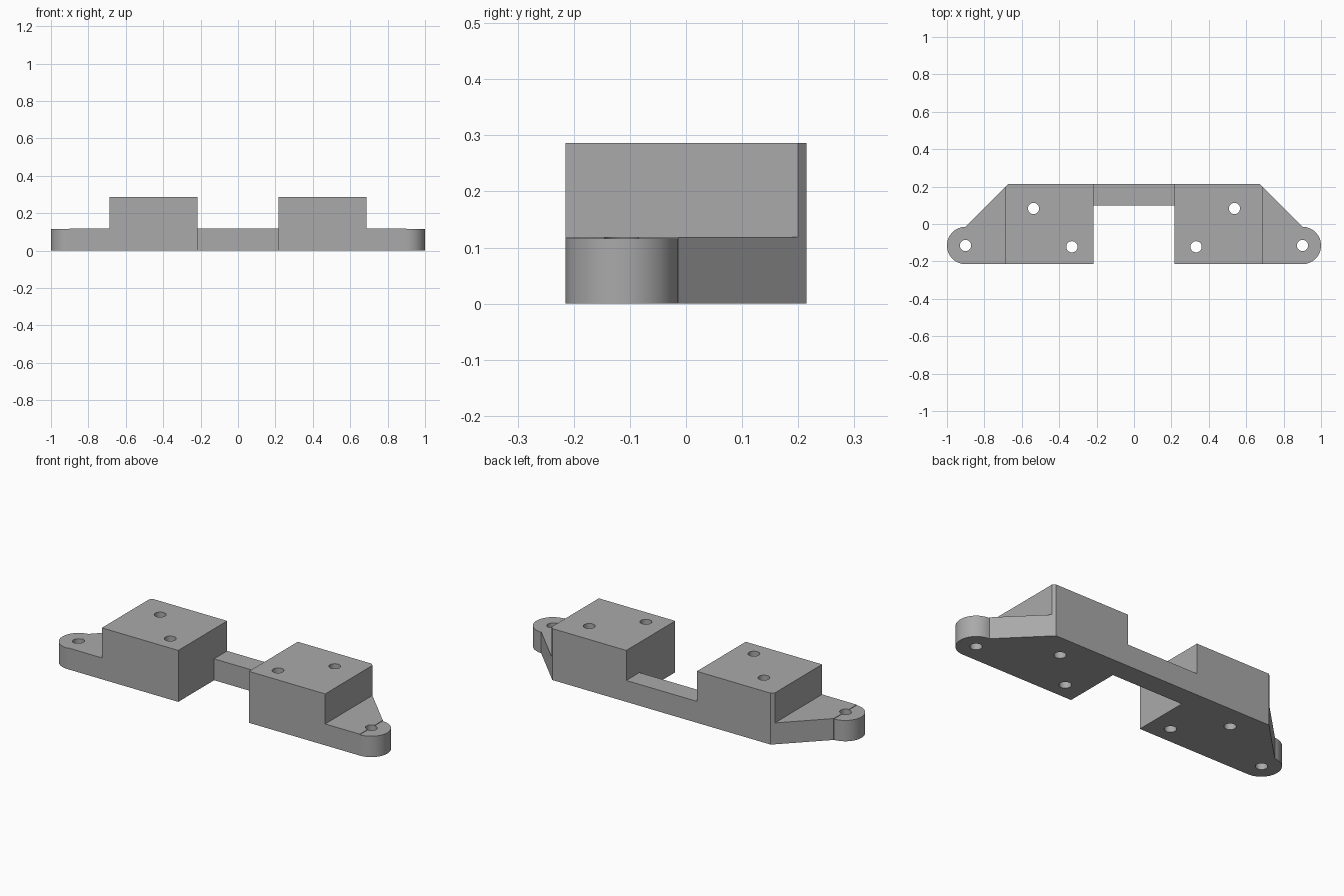
import bpy, bmesh, math

cube = bpy.data.objects.get("Cube")
if cube:
    bpy.data.objects.remove(cube, do_unlink=True)

grey = bpy.data.materials.new("mid grey")
grey.use_nodes = True
GREY = (0.4, 0.4, 0.4, 1)
grey.diffuse_color = GREY
grey.node_tree.nodes["Principled BSDF"].inputs["Base Color"].default_value = GREY

BACK, FRONT = 0.215, -0.215
BLOCK_IN, BLOCK_OUT, CORNER = 0.217, 0.687, 0.672
EAR_X, EAR_Y, EAR_R = 0.9, -0.115, 0.1
PLATE_H, EAR_H, BLOCK_H = 0.119, 0.116, 0.286
HOLE_R = 0.03


def prism(name, outline, z0, z1):
    """Extrude a flat outline upwards into a solid."""
    bm = bmesh.new()
    face = bm.faces.new([bm.verts.new((x, y, z0)) for x, y in outline])
    top = bmesh.ops.extrude_face_region(bm, geom=[face])["geom"]
    verts = [v for v in top if isinstance(v, bmesh.types.BMVert)]
    bmesh.ops.translate(bm, verts=verts, vec=(0, 0, z1 - z0))
    bmesh.ops.recalc_face_normals(bm, faces=bm.faces)
    mesh = bpy.data.meshes.new(name)
    bm.to_mesh(mesh)
    bm.free()
    mesh.materials.append(grey)
    obj = bpy.data.objects.new(name, mesh)
    bpy.context.collection.objects.link(obj)
    return obj


def arc(cx, cy, r, start, end, steps):
    angles = [math.radians(start + (end - start) * i / steps) for i in range(steps + 1)]
    return [(cx + r * math.cos(a), cy + r * math.sin(a)) for a in angles]


def activate(obj):
    bpy.ops.object.select_all(action="DESELECT")
    obj.select_set(True)
    bpy.context.view_layer.objects.active = obj


def drill(obj, centres):
    """Cut vertical round holes through a part, then shade it."""
    for x, y in centres:
        cutter = prism("drill", arc(x, y, HOLE_R, 0, 360, 32)[:-1], -0.1, 0.5)
        cutter.hide_render = True
        mod = obj.modifiers.new("hole", "BOOLEAN")
        mod.object, mod.solver = cutter, "EXACT"
        activate(obj)
        bpy.ops.object.modifier_apply(modifier=mod.name)
        bpy.data.objects.remove(cutter, do_unlink=True)
    activate(obj)
    bpy.ops.object.shade_smooth_by_angle(angle=math.radians(30))


# Mounting blocks, wings and rounded ears on both sides
for side, s in (("left", 1), ("right", -1)):
    def flip(points):
        return [(s * x, y) for x, y in points]

    # The block's outer back corner is trimmed in line with the wing
    block = prism(side + "_block", flip([
        (BLOCK_IN, FRONT), (BLOCK_OUT, FRONT), (BLOCK_OUT, 0.2),
        (CORNER, BACK), (BLOCK_IN, BACK)]), 0, BLOCK_H)
    drill(block, flip([(0.537, 0.083), (0.332, -0.122)]))

    wing = prism(side + "_wing", flip([
        (BLOCK_OUT, FRONT), (EAR_X, FRONT), (EAR_X, -0.013),
        (BLOCK_OUT, 0.2)]), 0, PLATE_H)
    drill(wing, flip([(EAR_X + 0.001, EAR_Y)]))

    ear = prism(side + "_ear", flip(arc(EAR_X, EAR_Y, EAR_R, -90, 90, 32)), 0, EAR_H)
    drill(ear, flip([(EAR_X + 0.001, EAR_Y)]))

# Low bar joining the two blocks along the back
prism("bridge", [(-BLOCK_IN, 0.1), (BLOCK_IN, 0.1),
                 (BLOCK_IN, BACK), (-BLOCK_IN, BACK)], 0, PLATE_H)
